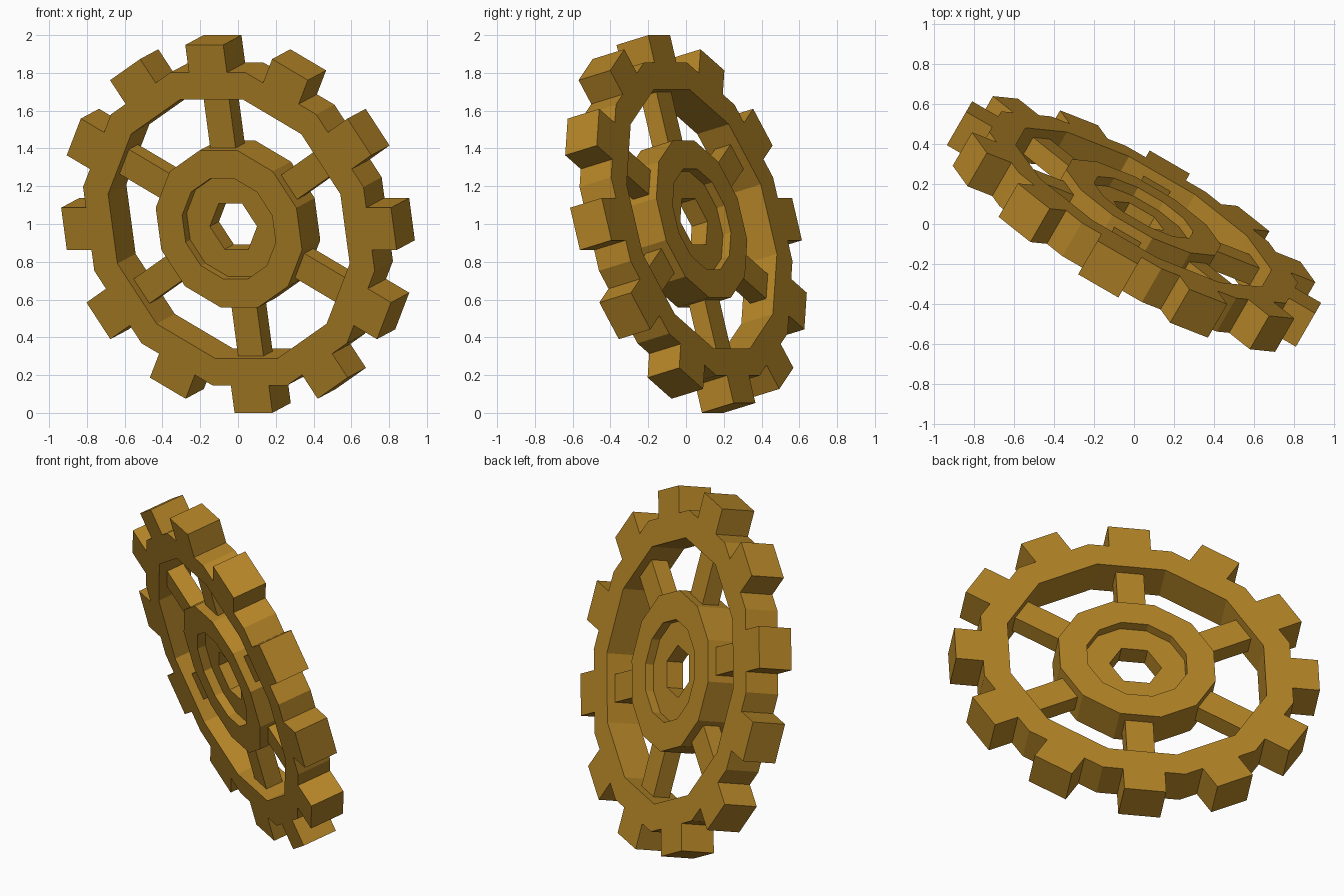
import bpy, bmesh, math
from mathutils import Matrix

if "Cube" in bpy.data.objects:
    bpy.data.objects.remove(bpy.data.objects["Cube"])

# Wheel lies in local XZ with its axle along local Y, then tilts and turns
TILT = (Matrix.Translation((0, 0, 1)) @ Matrix.Rotation(math.radians(-30), 4, 'Z')
        @ Matrix.Rotation(math.radians(15), 4, 'X'))
H = 0.10                                   # half thickness of rim and hub
T15 = math.tan(math.radians(15))

brass = bpy.data.materials.new("aged_brass")
brass.diffuse_color = (0.45, 0.23, 0.02, 1)
brass.use_nodes = True
brass.node_tree.nodes["Principled BSDF"].inputs["Base Color"].default_value = brass.diffuse_color


def finish(name, bm):
    bmesh.ops.remove_doubles(bm, verts=bm.verts, dist=1e-4)
    bmesh.ops.recalc_face_normals(bm, faces=bm.faces)
    me = bpy.data.meshes.new(name)
    bm.to_mesh(me)
    bm.free()
    me.materials.append(brass)
    ob = bpy.data.objects.new(name, me)
    ob.matrix_world = TILT
    bpy.context.collection.objects.link(ob)


def spin(points, deg):
    c, s = math.cos(math.radians(deg)), math.sin(math.radians(deg))
    return [(x * c + z * s, z * c - x * s) for x, z in points]


def face(bm, pts):
    bm.faces.new([bm.verts.new(p) for p in pts])


def plate(bm, pts, y):
    face(bm, [(x, y, z) for x, z in pts])


def wall(bm, a, b, y0, y1):
    face(bm, [(a[0], y0, a[1]), (b[0], y0, b[1]), (b[0], y1, b[1]), (a[0], y1, a[1])])


# Toothed rim: twelve equal sectors, one tooth each
RI, RO, TIP, TW = 0.71, 0.857, 1.008, 0.116
sector = [(-RI * T15, RI), (-RO * T15, RO), (-TW, RO), (-TW, TIP),
          (TW, TIP), (TW, RO), (RO * T15, RO), (RI * T15, RI)]
bm = bmesh.new()
for i in range(12):
    p = spin(sector, 30 * i)
    plate(bm, p, -H)
    plate(bm, p, H)
    for k in (0, 1, 2, 3, 4, 5, 7):        # skip the shared sector side
        if k in (0,):
            continue
        wall(bm, p[k], p[(k + 1) % 8], -H, H)
finish("toothed_rim", bm)

# Hub: twelve-sided disc, recessed on both faces, with a hexagonal bore
HUB, REC, FLOOR, BORE = 0.43, 0.275, 0.05, 0.125


def edge(r, half=15):
    t = r * math.tan(math.radians(half))
    return [(-t, r), (t, r)]


bm = bmesh.new()
for i in range(12):
    o, r = spin(edge(HUB), 30 * i), spin(edge(REC), 30 * i)
    wall(bm, *o, -H, H)
    for s in (-1, 1):
        plate(bm, [o[0], o[1], r[1], r[0]], s * H)
        wall(bm, *r, s * H, s * FLOOR)
for i in range(6):
    b = spin(edge(BORE, 30), 60 * i)
    wall(bm, *b, -FLOOR, FLOOR)
    # recess floor between this bore side and the recess wall
    arc = [spin([(0, REC / math.cos(math.radians(15)))], 60 * i + d)[0] for d in (-15, 15)]
    mid = [spin([(0, REC)], 60 * i + d)[0] for d in (-30, 30)]
    for s in (-1, 1):
        plate(bm, [b[0], mid[0], arc[0], arc[1], mid[1], b[1]], s * FLOOR)
finish("hub", bm)

# Six spokes, thinner than the rim
SW, ST = 0.0775, 0.05
bar = [(-SW, 0.40), (SW, 0.40), (SW, 0.74), (-SW, 0.74)]
bm = bmesh.new()
for i in range(6):
    p = spin(bar, 60 * i)
    plate(bm, p, -ST)
    plate(bm, p, ST)
    for k in range(4):
        wall(bm, p[k], p[(k + 1) % 4], -ST, ST)
finish("spokes", bm)
